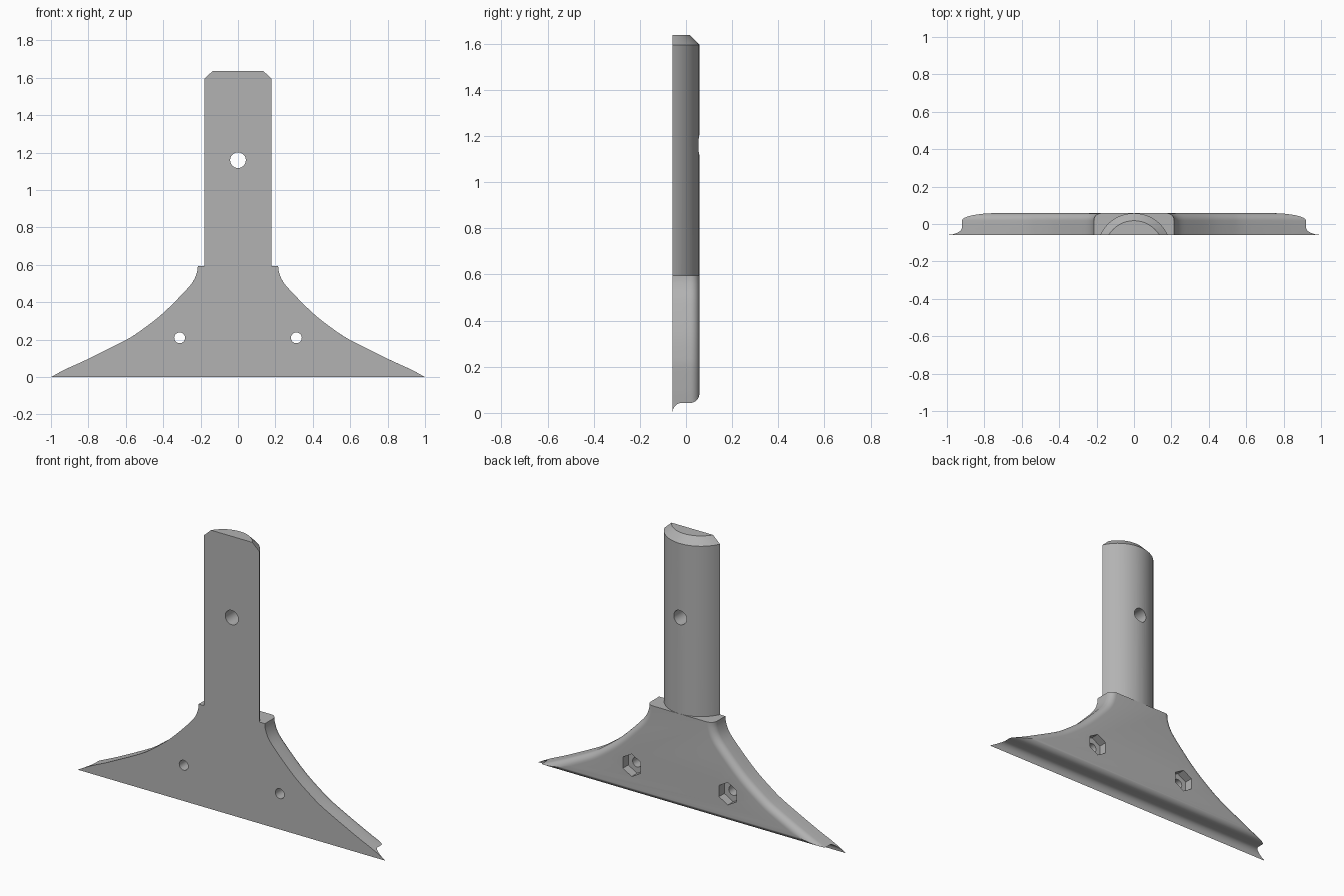
import bpy, bmesh, math
from mathutils import Matrix, Vector

if "Cube" in bpy.data.objects:
    bpy.data.objects.remove(bpy.data.objects["Cube"])

FRONT, BACK, TOP = -0.058, 0.058, 0.595
FILLET = 0.04

grey = bpy.data.materials.new("plain_grey")
grey.use_nodes = True
grey.diffuse_color = (0.45, 0.45, 0.45, 1)
grey.node_tree.nodes["Principled BSDF"].inputs["Base Color"].default_value = grey.diffuse_color


def loft(name, loops):
    """Skin equal-length closed loops and cap both ends."""
    bm = bmesh.new()
    rings = [[bm.verts.new(p) for p in loop] for loop in loops]
    for a, b in zip(rings, rings[1:]):
        for i in range(len(a)):
            j = (i + 1) % len(a)
            bm.faces.new((a[i], a[j], b[j], b[i]))
    bm.faces.new(rings[0])
    bm.faces.new(rings[-1])
    bmesh.ops.recalc_face_normals(bm, faces=bm.faces)
    mesh = bpy.data.meshes.new(name)
    bm.to_mesh(mesh)
    bm.free()
    mesh.materials.append(grey)
    obj = bpy.data.objects.new(name, mesh)
    bpy.context.collection.objects.link(obj)
    return obj


def prism(name, x, z, radius, sides, y0, y1):
    """Cutter running front to back, with a corner pointing up."""
    ang = [math.tau * i / sides for i in range(sides)]
    return loft(name, [[(x + radius * math.sin(a), y, z + radius * math.cos(a))
                        for a in ang] for y in (y0, y1)])


def smooth_path(pts, steps=6):
    """Catmull-Rom curve through the points."""
    pts = [Vector(p) for p in pts]
    pts = [2 * pts[0] - pts[1]] + pts + [2 * pts[-1] - pts[-2]]
    out = []
    for a, b, c, d in zip(pts, pts[1:], pts[2:], pts[3:]):
        for s in range(steps):
            t = s / steps
            out.append(0.5 * (2 * b + (c - a) * t + (2 * a - 5 * b + 4 * c - d) * t * t
                              + (3 * b - a - 3 * c + d) * t ** 3))
    return out + [pts[-2]]


# Flared side edge, from the tip of the foot up to the neck
edge = smooth_path([(1, 0), (0.92, 0.043), (0.81, 0.093), (0.6, 0.198), (0.524, 0.246),
                    (0.406, 0.337), (0.278, 0.465), (0.235, 0.52), (0.217, 0.57), (0.215, TOP)])


def width_at(z, inset):
    pts = []
    for i, p in enumerate(edge):
        t = (edge[min(i + 1, len(edge) - 1)] - edge[max(i - 1, 0)]).normalized()
        pts.append(p + Vector((-t.y, t.x)) * inset)
    for a, b in zip(pts, pts[1:]):
        if a.y <= z <= b.y:
            return a.x + (b.x - a.x) * (z - a.y) / (b.y - a.y)
    return pts[-1].x


# Cross-section layers (y, bottom height, side inset): coved lip, then rounded back
layers = []
for i in range(9):
    a = math.pi / 2 * i / 8
    layers.append((FRONT + 0.038 * (1 - math.cos(a)), 0.043 * math.sin(a), 0))
for i in range(9):
    a = math.pi / 2 * i / 8
    drop = FILLET * (1 - math.cos(a))
    layers.append((BACK - FILLET + FILLET * math.sin(a), 0.043 + drop, drop))

loops = []
for y, low, inset in layers:
    side = []
    for i in range(33):
        z = low + (TOP - low) * i / 32
        side.append((width_at(z, inset), y, z))
    loops.append(side + [(-x, yy, z) for x, yy, z in reversed(side)])
bracket = loft("flared_bracket", loops)

# Stem: circular segment with a chamfered top
RADIUS = 0.1977
CENTRE = BACK - 0.0003 - RADIUS


def segment(z, inset):
    r = RADIUS - inset
    half = math.acos((FRONT - CENTRE) / r)
    ang = [half * (1 - 2 * i / 32) for i in range(33)]
    return [(r * math.sin(a), CENTRE + r * math.cos(a), z) for a in ang]


stem = loft("stem", [segment(0.5, 0), segment(1.595, 0), segment(1.637, 0.04)])

# Bolt holes, hexagonal nut pockets and stem hole
cutters = [prism("stem_hole_cutter", 0, 1.16, 0.042, 32, -0.2, 0.2)]
for x in (-0.312, 0.312):
    cutters.append(prism("bolt_hole_cutter", x, 0.21, 0.029, 24, -0.2, 0.2))
    cutters.append(prism("nut_pocket_cutter", x, 0.21, 0.066, 6, 0.008, 0.2))

for tool, mode in [(stem, "UNION")] + [(c, "DIFFERENCE") for c in cutters]:
    mod = bracket.modifiers.new(tool.name, "BOOLEAN")
    mod.object, mod.operation, mod.solver = tool, mode, "EXACT"
    tool.hide_render = True

# Apply the booleans, then drop the helpers
bpy.context.view_layer.update()
result = bpy.data.meshes.new_from_object(
    bracket.evaluated_get(bpy.context.evaluated_depsgraph_get()))
bracket.modifiers.clear()
bracket.data = result
for tool in [stem] + cutters:
    bpy.data.objects.remove(tool)

bpy.ops.object.select_all(action="DESELECT")
bracket.select_set(True)
bpy.context.view_layer.objects.active = bracket
bpy.ops.object.shade_smooth_by_angle(angle=math.radians(30))
